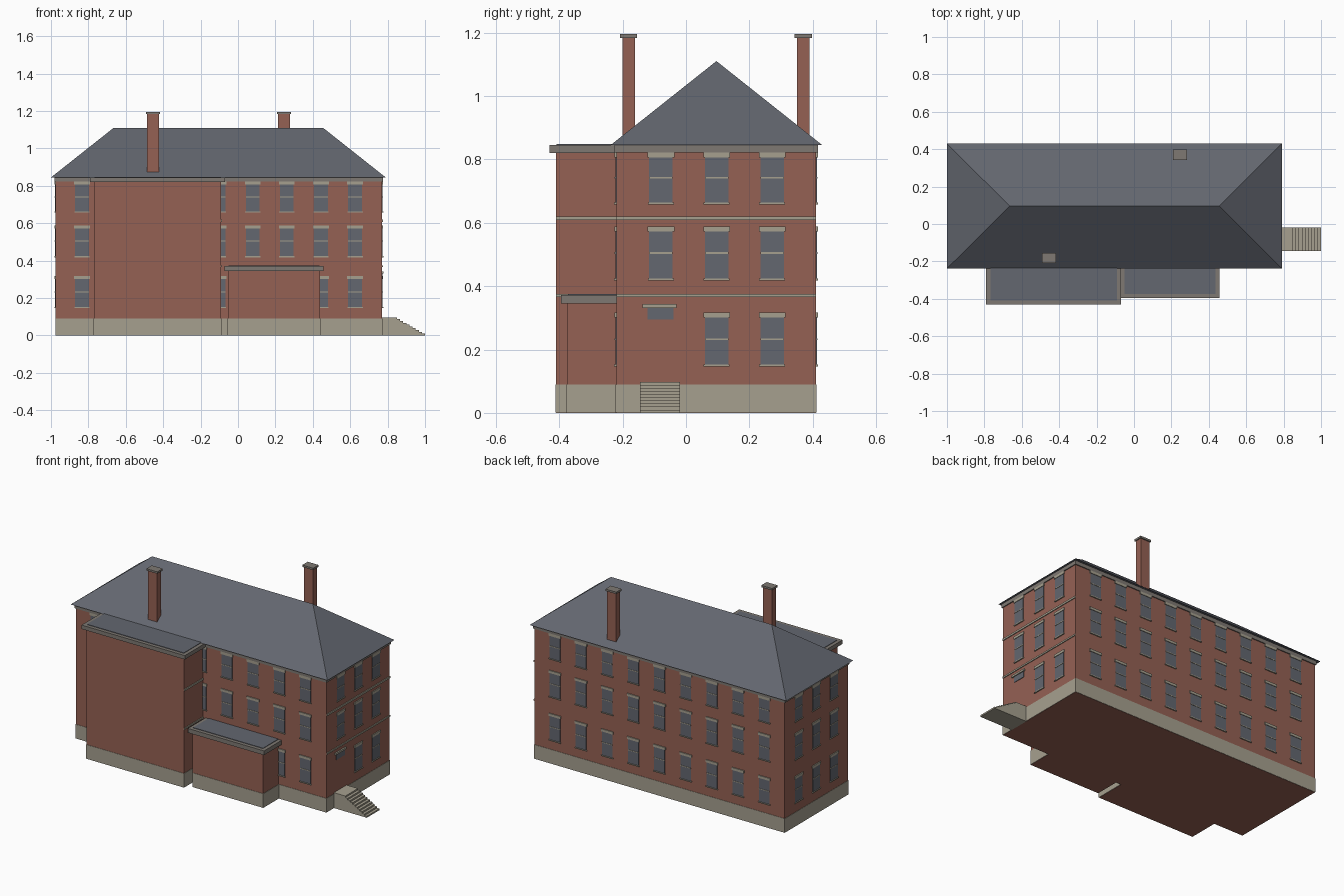
import bpy, bmesh
from mathutils import Vector

if "Cube" in bpy.data.objects:
    bpy.data.objects.remove(bpy.data.objects["Cube"])


def material(name, rgb):
    m = bpy.data.materials.new(name)
    m.use_nodes = True
    m.diffuse_color = (*rgb, 1)
    m.node_tree.nodes["Principled BSDF"].inputs["Base Color"].default_value = (*rgb, 1)
    return m


BRICK = material("brick red", (0.30, 0.12, 0.088))
STONE = material("pale stone", (0.38, 0.35, 0.275))
TRIM = material("grey trim", (0.21, 0.19, 0.17))
SLATE = material("slate", (0.125, 0.135, 0.16))
GLASS = material("window glass", (0.125, 0.135, 0.16))


def finish(name, bm, mat):
    bmesh.ops.recalc_face_normals(bm, faces=bm.faces)
    mesh = bpy.data.meshes.new(name)
    bm.to_mesh(mesh)
    bm.free()
    mesh.materials.append(mat)
    obj = bpy.data.objects.new(name, mesh)
    bpy.context.collection.objects.link(obj)
    return obj


def add_box(bm, lo, hi):
    lo, hi = Vector(lo), Vector(hi)
    verts = bmesh.ops.create_cube(bm, size=1)["verts"]
    for v in verts:
        v.co = (lo + hi) / 2 + v.co * (hi - lo)


def box(name, x, y, z, mat):
    bm = bmesh.new()
    add_box(bm, (x[0], y[0], z[0]), (x[1], y[1], z[1]))
    return finish(name, bm, mat)


def grow(span, d):
    return (span[0] - d, span[1] + d)


# Brick blocks with stone plinths
MAIN_X, MAIN_Y = (-0.975, 0.77), (-0.22, 0.41)
WING_X, WING_Y = (-0.77, -0.09), (-0.41, -0.2)
ANNEX_X, ANNEX_Y = (-0.053, 0.438), (-0.375, -0.2)
EAVE = 0.845
for name, x, y, top in (("main_block", MAIN_X, MAIN_Y, 0.83),
                        ("tall_wing", WING_X, WING_Y, 0.83),
                        ("low_annex", ANNEX_X, ANNEX_Y, 0.35)):
    box(name, x, y, (0, top), BRICK)
    box(name + "_plinth", grow(x, 0.002), grow(y, 0.002), (0.001, 0.09), STONE)

# Main cornice and hipped roof
box("main_cornice", grow(MAIN_X, 0.006), grow(MAIN_Y, 0.006), (0.822, EAVE), TRIM)
bm = bmesh.new()
eaves = [bm.verts.new((x, y, EAVE)) for x, y in
         ((-1, -0.238), (0.79, -0.238), (0.79, 0.43), (-1, 0.43))]
ridge_l = bm.verts.new((-0.665, 0.096, 1.11))
ridge_r = bm.verts.new((0.455, 0.096, 1.11))
a, b, c, d = eaves
for f in ((a, b, ridge_r, ridge_l), (b, c, ridge_r), (c, d, ridge_l, ridge_r),
          (d, a, ridge_l), (d, c, b, a)):
    bm.faces.new(f)
finish("hipped_roof", bm, SLATE)

# Flat roofs with a projecting trim band
for name, x, y, z in (("tall_wing", WING_X, WING_Y, (0.82, EAVE)),
                      ("low_annex", ANNEX_X, ANNEX_Y, (0.345, 0.372))):
    band_x, band_y = grow(x, 0.02), (y[0] - 0.02, MAIN_Y[0])
    box(name + "_cornice", band_x, band_y, z, TRIM)
    box(name + "_flat_roof", grow(band_x, -0.022), (band_y[0] + 0.022, band_y[1]),
        (z[1] - 0.002, z[1] + 0.003), SLATE)

# Chimneys
for name, x, y in (("front_chimney", -0.455, -0.181), ("back_chimney", 0.246, 0.37)):
    box(name, (x - 0.032, x + 0.032), (y - 0.02, y + 0.02), (0.8, 1.185), BRICK)
    box(name + "_cap", (x - 0.038, x + 0.038), (y - 0.027, y + 0.027), (1.183, 1.195), TRIM)


# Plates laid on a wall: u runs along the wall, wall is (axis, position, outward sign)
def plate(bm, wall, u, z, depth):
    axis, pos, sign = wall
    out = sorted((pos - sign * 0.002, pos + sign * depth))
    if axis == "x":
        add_box(bm, (out[0], u[0], z[0]), (out[1], u[1], z[1]))
    else:
        add_box(bm, (u[0], out[0], z[0]), (u[1], out[1], z[1]))


FLOORS = ((0.148, 0.317), (0.42, 0.588), (0.66, 0.822))
COLUMNS = [-0.834 + 0.1825 * i for i in range(9)]
SIDE_COLUMNS = (-0.079, 0.097, 0.272)
FRONT, BACK = ("y", MAIN_Y[0], -1), ("y", MAIN_Y[1], 1)
EAST, WEST = ("x", MAIN_X[1], 1), ("x", MAIN_X[0], -1)


def hidden(wall, u, floor):
    if wall == FRONT:
        return WING_X[0] < u < WING_X[1] - 0.02 or (floor == 0 and ANNEX_X[0] < u < 0.4)
    return wall == EAST and floor == 0 and u < 0


# Sash windows on all four sides
for side, wall, columns in (("front", FRONT, COLUMNS), ("back", BACK, COLUMNS),
                            ("east", EAST, SIDE_COLUMNS), ("west", WEST, SIDE_COLUMNS)):
    glass, stone = bmesh.new(), bmesh.new()
    for floor, (low, high) in enumerate(FLOORS):
        for u in columns:
            if hidden(wall, u, floor):
                continue
            span, mid = (u - 0.037, u + 0.037), (low + high) / 2
            plate(glass, wall, span, (low, high - 0.01), 0.003)
            plate(stone, wall, span, (mid - 0.002, mid + 0.003), 0.005)
            plate(stone, wall, grow(span, 0.004), (low - 0.002, low + 0.004), 0.007)
            plate(stone, wall, grow(span, 0.005), (high - 0.016, high), 0.006)
    finish(side + "_window_glass", glass, GLASS)
    finish(side + "_window_stonework", stone, STONE)

# String courses on the east faces
bm = bmesh.new()
for z in ((0.365, 0.375), (0.608, 0.62)):
    plate(bm, EAST, MAIN_Y, z, 0.005)
    plate(bm, ("x", WING_X[1], 1), (WING_Y[0], MAIN_Y[0]), z, 0.005)
finish("string_courses", bm, STONE)

# Entrance transom and hood
bm = bmesh.new()
plate(bm, EAST, (-0.122, -0.04), (0.295, 0.332), 0.003)
finish("entrance_transom", bm, GLASS)
bm = bmesh.new()
plate(bm, EAST, (-0.137, -0.03), (0.331, 0.343), 0.009)
finish("entrance_hood", bm, STONE)

# Entrance landing and steps
bm = bmesh.new()
STEPS = 9
add_box(bm, (0.765, -0.145, 0), (0.85, -0.019, 0.097))
for i in range(STEPS):
    x = 0.85 + i * 0.15 / STEPS
    add_box(bm, (x, -0.145, 0), (x + 0.15 / STEPS, -0.019, 0.097 * (STEPS - i) / (STEPS + 1)))
finish("entrance_steps", bm, STONE)
